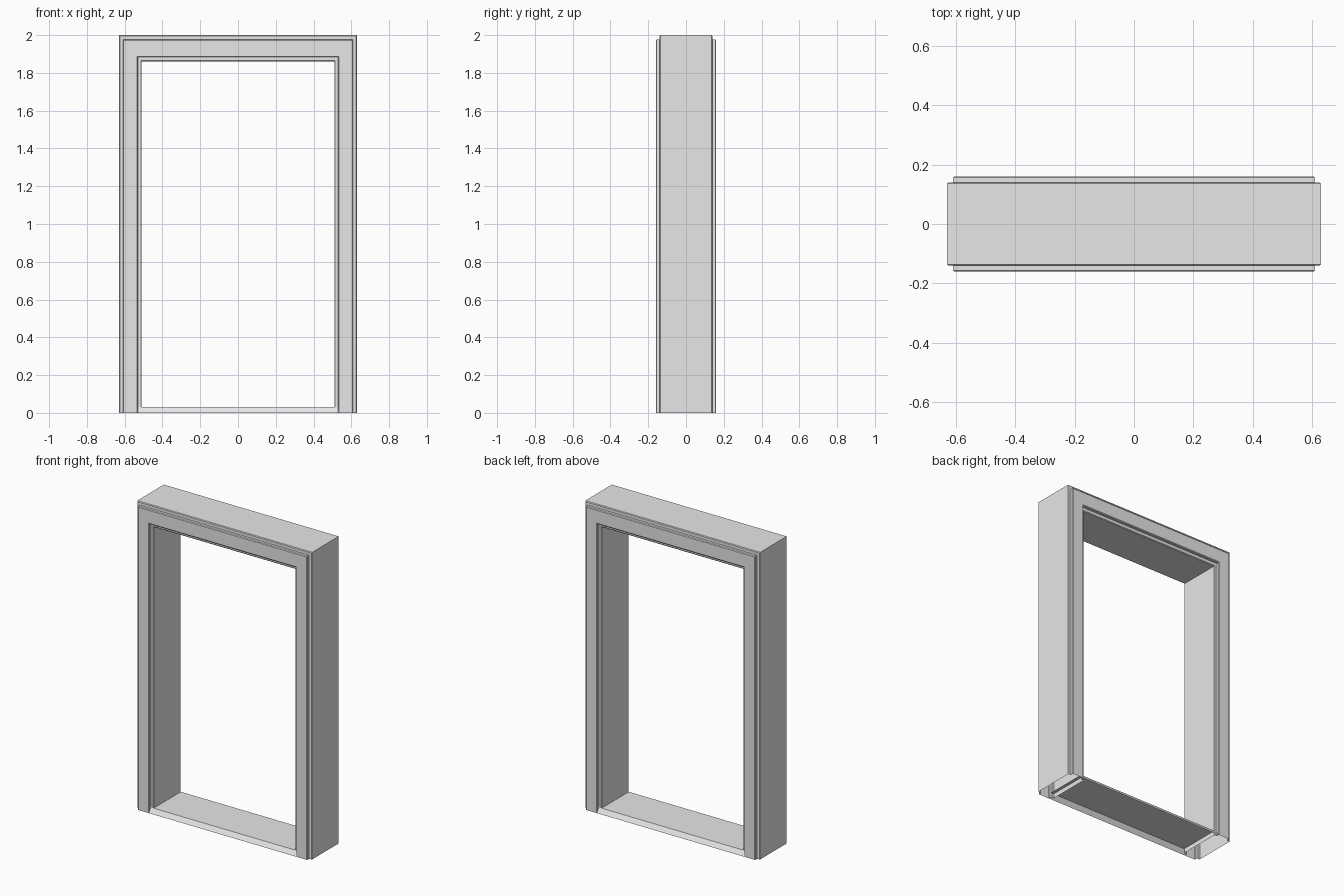
import bpy
import bmesh

cube = bpy.data.objects.get("Cube")
if cube:
    bpy.data.objects.remove(cube, do_unlink=True)

# Single painted finish
paint = bpy.data.materials.new("light_grey_paint")
paint.use_nodes = True
colour = (0.8, 0.8, 0.8, 1)
paint.diffuse_color = colour
paint.node_tree.nodes["Principled BSDF"].inputs["Base Color"].default_value = colour

OPEN_X, OPEN_Z = 0.51, 1.86   # half width and height of the opening
JAMB, HEAD = 0.12, 0.14       # frame thickness at the sides and the top
BODY_Y, TRIM_Y = 0.14, 0.16   # half depth of the body and of the casing
SILL_Z = 0.03
C = 0.004                     # softened edge


def sweep(name, stations, closed):
    """Skin quads between successive rows of points."""
    bm = bmesh.new()
    rows = [[bm.verts.new(p) for p in row] for row in stations]
    count = len(rows[0])
    for a, b in zip(rows, rows[1:]):
        for i in range(count if closed else count - 1):
            j = (i + 1) % count
            bm.faces.new((a[i], a[j], b[j], b[i]))
    if closed:
        bmesh.ops.recalc_face_normals(bm, faces=bm.faces)
    mesh = bpy.data.meshes.new(name)
    bm.to_mesh(mesh)
    bm.free()
    mesh.materials.append(paint)
    obj = bpy.data.objects.new(name, mesh)
    bpy.context.collection.objects.link(obj)
    return obj


# Moulded cross-section: distance out from the opening, and depth
front = [(0, C - BODY_Y), (C, -BODY_Y), (0.02, -BODY_Y),
         (0.02, C - TRIM_Y), (0.02 + C, -TRIM_Y),
         (0.10 - C, -TRIM_Y), (0.10, C - TRIM_Y),
         (0.10, -BODY_Y), (JAMB - C, -BODY_Y), (JAMB, C - BODY_Y)]
profile = front + [(a, -y) for a, y in reversed(front)]

# Jambs and head, mitred at the top corners and open underneath
stations = []
for side, at_top in ((-1, False), (-1, True), (1, True), (1, False)):
    stations.append([(side * (OPEN_X + a), y,
                      OPEN_Z + a * HEAD / JAMB if at_top else 0)
                     for a, y in profile])
sweep("door_frame", stations, True)

# Sill with sloping front and back edges, open underneath
sill = [(-TRIM_Y, 0), (-BODY_Y, SILL_Z), (BODY_Y, SILL_Z), (TRIM_Y, 0)]
half = OPEN_X + 0.02
sweep("sill", [[(x, y, z) for y, z in sill] for x in (half, -half)], False)
